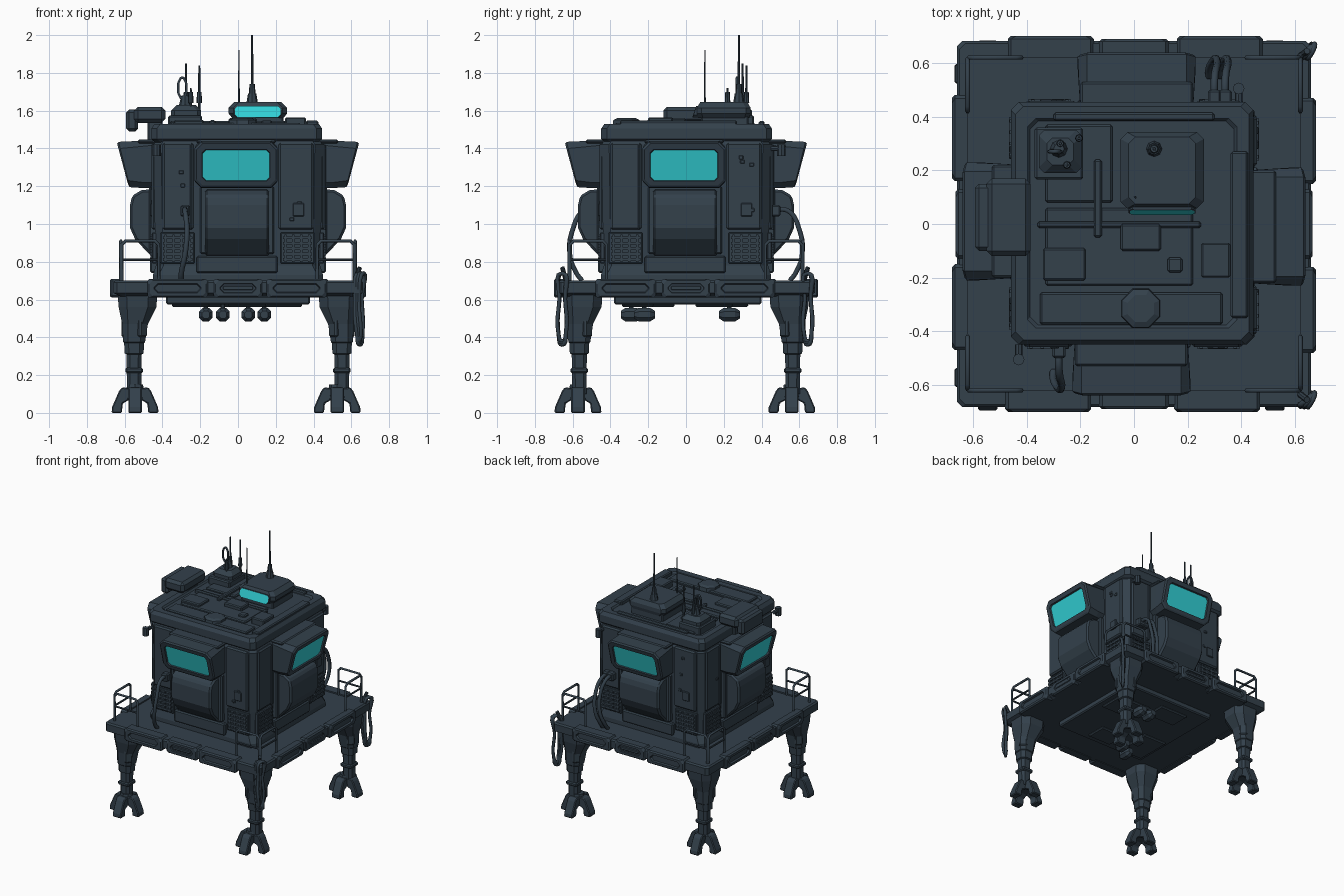
import bpy, bmesh, math, random
from mathutils import Matrix, Vector

if "Cube" in bpy.data.objects:
    bpy.data.objects.remove(bpy.data.objects["Cube"])

random.seed(4)
I = Matrix.Identity(4)
QUARTERS = [Matrix.Rotation(k * math.pi / 2, 4, 'Z') for k in range(4)]


def material(name, rgb):
    m = bpy.data.materials.new(name)
    m.diffuse_color = (*rgb, 1)
    m.use_nodes = True
    m.node_tree.nodes["Principled BSDF"].inputs["Base Color"].default_value = m.diffuse_color
    return m


SLATE = material("dark slate", (0.033, 0.052, 0.071))
TEAL = material("teal glass", (0.032, 0.64, 0.68))


def link(name, me, mats=(SLATE,)):
    ob = bpy.data.objects.new(name, me)
    for m in mats:
        me.materials.append(m)
    bpy.context.collection.objects.link(ob)
    return ob


def finish(name, bm, M=I, mats=(SLATE,), bevel=0):
    bmesh.ops.recalc_face_normals(bm, faces=bm.faces[:])
    bm.transform(M)
    me = bpy.data.meshes.new(name)
    bm.to_mesh(me)
    bm.free()
    ob = link(name, me, mats)
    if bevel:
        b = ob.modifiers.new("bevel", 'BEVEL')
        b.width, b.segments, b.limit_method = bevel, 1, 'ANGLE'
    return ob


def box(name, x, y, z, M=I, bevel=0.008):
    """Box from (min, max) ranges."""
    bm = bmesh.new()
    bmesh.ops.create_cube(bm, size=1)
    for v in bm.verts:
        v.co = [r[0] + (c + 0.5) * (r[1] - r[0]) for c, r in zip(v.co, (x, y, z))]
    return finish(name, bm, M, bevel=bevel)


def loft(name, rings, M=I, mats=(SLATE,), end_mat=0, bevel=0):
    bm = bmesh.new()
    rows = [[bm.verts.new(p) for p in r] for r in rings]
    n = len(rows[0])
    for a, b in zip(rows, rows[1:]):
        for i in range(n):
            bm.faces.new((a[i], a[(i + 1) % n], b[(i + 1) % n], b[i]))
    bm.faces.new(rows[0])
    bm.faces.new(rows[-1]).material_index = end_mat
    return finish(name, bm, M, mats, bevel)


def octagon(u0, u1, v0, v1, c):
    return [(u0 + c, v0), (u1 - c, v0), (u1, v0 + c), (u1, v1 - c),
            (u1 - c, v1), (u0 + c, v1), (u0, v1 - c), (u0, v0 + c)]


def wall_ring(hx, z0, z1, c, y0, y1, cx=0):
    """Cut-corner rectangle facing -y, leaning from y0 (bottom) to y1 (top)."""
    return [(u, y0 + (y1 - y0) * (v - z0) / (z1 - z0), v)
            for u, v in octagon(cx - hx, cx + hx, z0, z1, c)]


def flat_ring(z, hx, hy, c, cx=0, cy=0):
    return [(u, v, z) for u, v in octagon(cx - hx, cx + hx, cy - hy, cy + hy, c)]


def extrude(name, prof, x0, x1, M=I, bevel=0):
    return loft(name, [[(x, a, b) for a, b in prof] for x in (x0, x1)], M, bevel=bevel)


def rod(name, p, q, r, r2=None, sides=8, M=I):
    p, q = Vector(p), Vector(q)
    bm = bmesh.new()
    bmesh.ops.create_cone(bm, cap_ends=True, segments=sides, radius1=r,
                          radius2=r if r2 is None else r2, depth=(q - p).length)
    T = Matrix.Translation((p + q) / 2) @ (q - p).to_track_quat('Z', 'Y').to_matrix().to_4x4()
    return finish(name, bm, M @ T)


def tube(name, pts, r, M=I, smooth=True, closed=False):
    cu = bpy.data.curves.new(name, 'CURVE')
    cu.dimensions, cu.bevel_depth, cu.bevel_resolution, cu.resolution_u = '3D', r, 1, 5
    cu.use_fill_caps = True
    s = cu.splines.new('BEZIER' if smooth else 'POLY')
    pp = s.bezier_points if smooth else s.points
    pp.add(len(pts) - 1)
    for b, p in zip(pp, pts):
        p = M @ Vector(p)
        if smooth:
            b.co, b.handle_left_type, b.handle_right_type = p, 'AUTO', 'AUTO'
        else:
            b.co = (*p, 1)
    s.use_cyclic_u = closed
    tmp = bpy.data.objects.new("tmp", cu)
    bpy.context.collection.objects.link(tmp)
    dg = bpy.context.evaluated_depsgraph_get()
    me = bpy.data.meshes.new_from_object(tmp.evaluated_get(dg))
    bpy.data.objects.remove(tmp)
    me.materials.clear()
    return link(name, me)


# Deck and underside
loft("deck", [flat_ring(z, h, h + .022, .02) for z, h in
              ((.615, .62), (.635, .66), (.69, .66), (.70, .65))])
box("underside_plate", (-.38, .38), (-.38, .40), (.575, .62))
for x, y, w, d in ((-.25, -.2, .1, .14), (.2, .15, .14, .1), (.05, -.25, .1, .08), (-.1, .25, .12, .08)):
    box("underside_panel", (x - w, x + w), (y - d, y + d), (.56, .58))
for x, y in ((-.17, -.29), (-.08, -.22), (.055, .23), (.14, .23)):
    rod("underside_strut", (x, y, .52), (x, y, .58), .012)
    loft("underside_lamp", [[(u, y + d, v) for u, v in octagon(x - r, x + r, .52 - r, .52 + r, r * .55)]
                            for d, r in ((-.055, .02), (-.03, .036), (.03, .036), (.055, .02))])

# Deck edge modules, railings and walls, repeated on all four sides
for q, M in enumerate(QUARTERS):
    out, mid = ((.70, .69), (.678, .665))[q % 2]
    for cx, hx, o in ((-.32, .16, out), (0, .13, mid), (.31, .16, out)):
        loft("edge_module", [wall_ring(hx, .61, .71, .012, -.62, -.62, cx),
                             wall_ring(hx, .61, .71, .012, .01 - o, .01 - o, cx),
                             wall_ring(hx - .01, .618, .702, .02, -o, -o, cx),
                             wall_ring(hx - .035, .635, .685, .02, -o, -o, cx),
                             wall_ring(hx - .04, .64, .68, .018, .013 - o, .013 - o, cx)], M)
    box("edge_bar", (-.08, .08), (-mid, .02 - mid), (.65, .672), M, .004)
    for s in (-1, 1):
        a, b = s * .42, s * .615
        tube("railing", [(a, -.62, .70), (a, -.62, .89), (a + s * .02, -.62, .91),
                         (b - s * .02, -.62, .91), (b, -.62, .89), (b, -.62, .70)], .009, M, False)
        rod("railing_middle", (a, -.62, .81), (b, -.62, .81), .007, M=M)

    # Window pod: flared frame, recessed glass
    loft("window_pod", [wall_ring(.21, 1.19, 1.45, .03, -.42, -.42, -.01),
                        wall_ring(.215, 1.19, 1.44, .03, -.50, -.52, -.01),
                        wall_ring(.22, 1.195, 1.435, .035, -.572, -.632, -.01),
                        wall_ring(.21, 1.205, 1.425, .032, -.58, -.64, -.01),
                        wall_ring(.18, 1.228, 1.395, .018, -.587, -.631, -.01),
                        wall_ring(.177, 1.231, 1.392, .018, -.576, -.619, -.01)], M, (SLATE, TEAL), 1)
    # Rounded lower pod
    extrude("lower_pod", [(-.42, 1.185), (-.51, 1.18), (-.56, 1.15), (-.572, 1.10), (-.572, .98),
                          (-.545, .92), (-.46, .83), (-.42, .83)], -.175, .165, M, .012)
    box("lower_pod_collar", (-.20, .19), (-.47, -.42), (.84, 1.20), M)
    box("lower_pod_foot", (-.22, .21), (-.465, -.42), (.74, .83), M)
    box("pod_brow", (-.22, .20), (-.53, -.42), (1.425, 1.447), M)

    # Wall panels
    box("wall_panel_right", (.215, .40), (-.458, -.43), (.97, 1.43), M, .01)
    box("wall_panel_left", (-.40, -.235), (-.458, -.43), (.97, 1.43), M, .01)
    box("wall_hatch", (.29, .35), (-.466, -.45), (1.04, 1.11), M, .004)
    box("wall_strip", (-.255, -.245), (-.466, -.45), (.97, 1.42), M, .003)
    for i in range(4):
        x, z = random.choice((-1, 1)) * random.uniform(.27, .37), random.uniform(1.0, 1.38)
        box("wall_bolt", (x - .012, x + .012), (-.464, -.45), (z - .01, z + .01), M, .003)
    for x0 in (-.41, .225):
        box("vent_frame", (x0, x0 + .18), (-.456, -.43), (.79, .955), M, .005)
        for k in range(5):
            box("vent_slat", (x0 + .012, x0 + .168), (-.466, -.45),
                (.805 + k * .029, .819 + k * .029), M, 0)
        for k in range(4):
            box("vent_rib", (x0 + .02 + k * .042, x0 + .032 + k * .042), (-.464, -.45), (.80, .945), M, 0)

# Cabin shell and roof
loft("cabin", [flat_ring(z, h, h, c) for z, h, c in
               ((.69, .45, .03), (.73, .45, .03), (.78, .435, .04), (.96, .44, .04),
                (1.42, .447, .04), (1.44, .435, .04))])
loft("roof", [flat_ring(z, h, h, .03, -.007, .003) for z, h in
              ((1.43, .43), (1.45, .452), (1.505, .452), (1.53, .435), (1.53, .39), (1.518, .38))])
for n, x, y, z in (("roof_front_panel", (-.35, .33), (-.375, -.255), 1.535),
                   ("roof_middle_panel", (-.33, .22), (-.23, .06), 1.532),
                   ("roof_left_panel", (-.33, -.08), (.08, .37), 1.532),
                   ("roof_right_rail", (.36, .425), (-.35, .27), 1.548),
                   ("roof_left_box", (-.34, -.18), (-.21, -.09), 1.55),
                   ("roof_right_box", (.25, .36), (-.20, -.07), 1.565),
                   ("roof_small_hatch", (.125, .18), (-.18, -.125), 1.548),
                   ("roof_seam", (-.36, .25), (-.015, .01), 1.545),
                   ("roof_stub", (-.05, .10), (-.10, .0), 1.56),
                   ("roof_pipe_cover", (-.15, -.12), (-.05, .24), 1.55),
                   ("roof_back_bar", (-.30, .30), (.385, .415), 1.545)):
    box(n, x, y, (1.50, z), bevel=.007)
loft("roof_vent", [flat_ring(z, r, r, r * .58, .025, -.315) for z, r in ((1.51, .075), (1.55, .07), (1.56, .05))])

# Roof sensor housing with teal front
box("sensor_base", (-.03, .24), (.08, .33), (1.51, 1.575))
loft("sensor_housing", [flat_ring(z, hx, hy, .025, .105, .20) for z, hx, hy in
                        ((1.56, .135, .135), (1.585, .155, .142), (1.615, .155, .142), (1.645, .125, .125))])
loft("sensor_window", [wall_ring(w, 1.563, 1.625, .015, y, y + .02, .105)
                       for w, y in ((.125, .075), (.125, .036), (.12, .033))], mats=(SLATE, TEAL), end_mat=1)

# Antennas
rod("tall_antenna_base", (.075, .28, 1.63), (.075, .28, 1.69), .032, .022)
rod("tall_antenna_socket", (.075, .28, 1.69), (.075, .28, 1.74), .018, .014)
rod("tall_antenna", (.075, .28, 1.73), (.075, .28, 2.0), .007, .005)
rod("thin_antenna", (.005, .10, 1.60), (.005, .10, 1.92), .005, .003)
box("aerial_base", (-.37, -.19), (.165, .36), (1.51, 1.575))
loft("aerial_plinth", [flat_ring(z, r, r, .02, -.275, .27) for z, r in ((1.57, .08), (1.60, .08), (1.63, .05))])
rod("aerial_mount", (-.28, .28, 1.62), (-.28, .28, 1.68), .035, .02)
tube("aerial_loop", [(-.295 + .022 * math.cos(t), .27, 1.72 + .055 * math.sin(t))
                     for t in (k * math.pi / 4 for k in range(8))], .007, closed=True)
for x, y, z in ((-.275, .30, 1.85), (-.205, .32, 1.84), (-.25, .22, 1.72)):
    rod("aerial", (x, y, 1.57), (x, y, z), .008, .005)
    rod("aerial_collar", (x, y, 1.64), (x, y, 1.70), .015, .012)

# Side camera
box("camera_body", (-.55, -.385), (-.12, .17), (1.535, 1.62), bevel=.02)
box("camera_head", (-.592, -.53), (-.10, .15), (1.49, 1.605), bevel=.015)
box("camera_bracket", (-.48, -.40), (-.04, .09), (1.44, 1.55))

# Corner knobs
for x, y, s in ((-.43, -.45, -1), (.39, .45, 1)):
    rod("corner_knob_arm", (x, y, 1.40), (x, y + s * .06, 1.40), .014)
    rod("corner_knob", (x, y + s * .055, 1.36), (x, y + s * .055, 1.42), .022)

# Legs with clawed feet
TOE = [(.02, .13), (.07, .135), (.085, .115), (.122, .03), (.124, 0), (.07, 0), (.065, .05), (.02, .075)]
for sx in (-1, 1):
    for sy in (-1, 1):
        rings = [flat_ring(z, h, h, h * .45, sx * (.55 - o), sy * (.565 - o)) for z, h, o in
                 ((.10, .038, 0), (.31, .04, 0), (.315, .05, 0), (.37, .053, 0), (.375, .058, 0),
                  (.47, .068, .005), (.56, .10, .018), (.63, .105, .018))]
        loft("leg", rings)
        T = Matrix.Translation((sx * .55, sy * .565, 0))
        box("leg_outer_plate", (-.03, .03), (-.075, .075), (.40, .60), T @ Matrix.Rotation(sx * sy * math.pi / 4, 4, 'Z'), .01)
        box("leg_sleeve", (-.046, .046), (-.046, .046), (.21, .24), T)
        F = Matrix.Translation((-.545 if sx < 0 else .525, -.572 if sy < 0 else .56, 0))
        rod("ankle", (0, 0, .07), (0, 0, .15), .055, .042, M=F)
        for R in QUARTERS:
            extrude("toe", TOE, -.036, .036, F @ R, .006)

# Hanging cable coils and cabin hoses
for y in (.645, -.655):
    for k in range(3):
        d = k * .01
        tube("cable_coil", [(.645 + d, y, .74), (.62 + d, y - .015, .60), (.63 + d, y - .02, .42), (.645, y, .36 + d),
                            (.66, y + .02, .43), (.655, y + .015, .60)], .011, closed=True)
    rod("cable_hook", (.62, y * .97, .70), (.645, y, .77), .012)
for x, s in ((.30, 1), (-.28, -1), (.34, 1)):
    tube("cabin_hose", [(x, s * .45, 1.07), (x, s * .54, 1.07), (x + .01, s * .60, .97),
                        (x, s * .615, .84), (x - .02, s * .58, .74), (x - .02, s * .55, .70)], .014)
    box("hose_socket", (x - .025, x + .025), (s * .47 - .03, s * .47 + .03), (1.04, 1.10))
